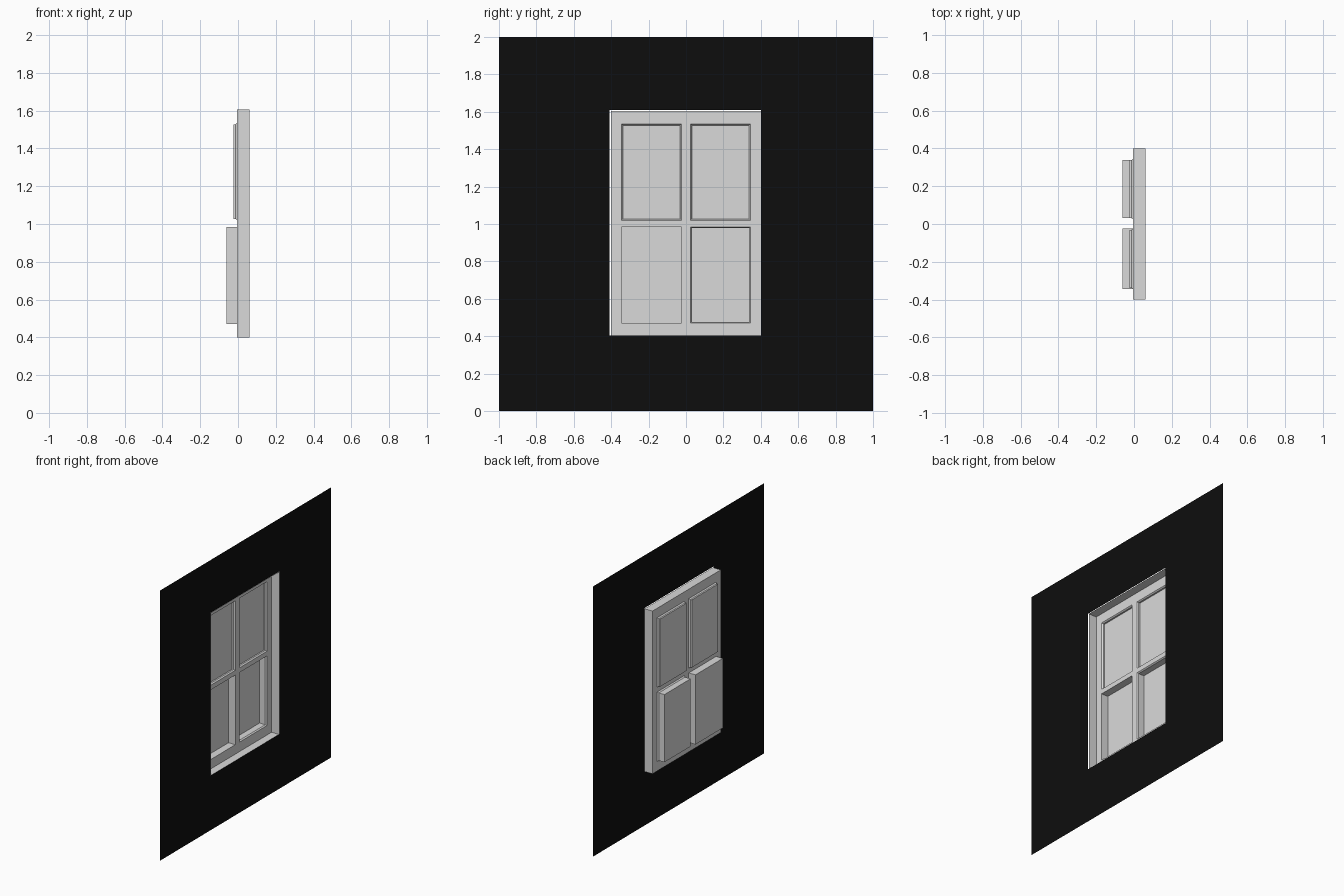
import bpy
import bmesh

cube = bpy.data.objects.get("Cube")
if cube:
    bpy.data.objects.remove(cube, do_unlink=True)


def make_material(name, rgb):
    mat = bpy.data.materials.new(name)
    mat.use_nodes = True
    colour = (*rgb, 1.0)
    mat.diffuse_color = colour
    mat.node_tree.nodes["Principled BSDF"].inputs["Base Color"].default_value = colour
    return mat


def sheet(bm, x, ys, zs):
    """Flat grid facing +x; returns its faces keyed by column and row."""
    verts = [[bm.verts.new((x, y, z)) for z in zs] for y in ys]
    faces = {}
    for i in range(len(ys) - 1):
        for j in range(len(zs) - 1):
            faces[i, j] = bm.faces.new((verts[i][j], verts[i + 1][j],
                                        verts[i + 1][j + 1], verts[i][j + 1]))
    return faces


def finish(bm, name, mat):
    mesh = bpy.data.meshes.new(name)
    bm.to_mesh(mesh)
    bm.free()
    mesh.materials.append(mat)
    obj = bpy.data.objects.new(name, mesh)
    bpy.context.collection.objects.link(obj)


black = make_material("black wall", (0.004, 0.004, 0.004))
grey = make_material("light grey frame", (0.7, 0.7, 0.7))

WALL_X = 0.06      # wall surface and mouth of the recess
FRAME_X = -0.005   # face of the frame bars
BEVEL_X = -0.014   # inner edge of the bevel round each pane

# Thin wall with a window opening
bm = bmesh.new()
cells = sheet(bm, WALL_X, (-1, -0.408, 0.4, 1), (0, 0.404, 1.61, 2))
bm.faces.remove(cells[1, 1])
finish(bm, "wall", black)

# Recessed window: frame sheet, bevelled panes, outer reveal
bm = bmesh.new()
cells = sheet(bm, FRAME_X,
              (-0.4, -0.345, -0.025, 0.025, 0.345, 0.4),
              (0.4, 0.47, 0.985, 1.02, 1.535, 1.605))
rim = [e for e in bm.edges if e.is_boundary]

for row, pane_x in ((1, -0.06), (3, -0.025)):
    for column in (1, 3):
        pane = cells[column, row]
        bmesh.ops.inset_individual(bm, faces=[pane], thickness=0.01)
        for v in pane.verts:
            v.co.x = BEVEL_X
        pushed = bmesh.ops.extrude_discrete_faces(bm, faces=[pane])["faces"][0]
        for v in pushed.verts:
            v.co.x = pane_x

reveal = bmesh.ops.extrude_edge_only(bm, edges=rim)["geom"]
for v in reveal:
    if isinstance(v, bmesh.types.BMVert):
        v.co.x = WALL_X

# Faces look into the recess
bm.normal_update()
bmesh.ops.recalc_face_normals(bm, faces=bm.faces[:])
bm.normal_update()
if sum(f.normal.x * f.calc_area() for f in bm.faces) < 0:
    bmesh.ops.reverse_faces(bm, faces=bm.faces[:])
finish(bm, "window_frame", grey)
